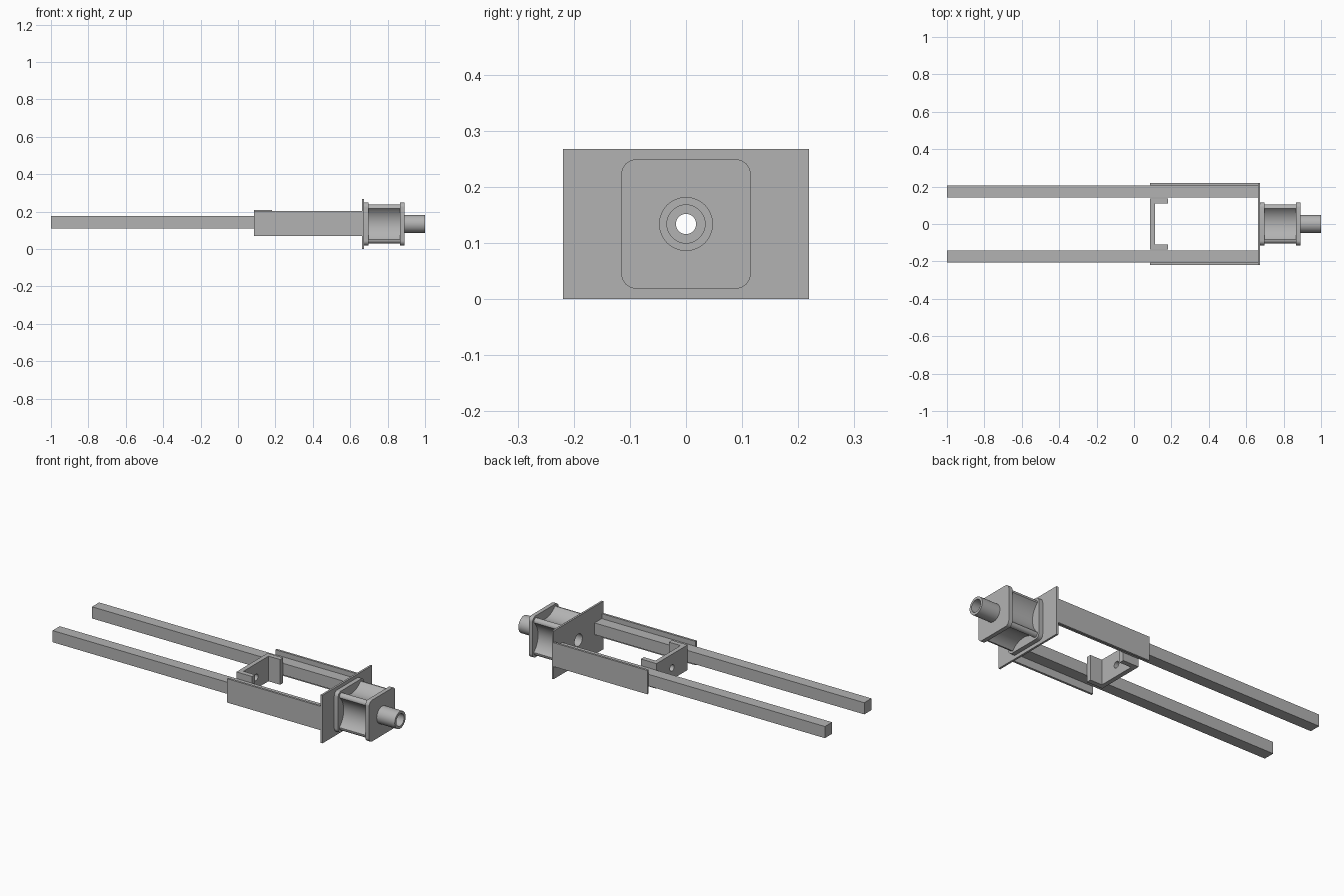
import bpy, bmesh, math

old = bpy.data.objects.get("Cube")
if old:
    bpy.data.objects.remove(old, do_unlink=True)

grey = bpy.data.materials.new("plain grey")
grey.use_nodes = True
COLOUR = (0.45, 0.45, 0.45, 1)
grey.diffuse_color = COLOUR
grey.node_tree.nodes["Principled BSDF"].inputs["Base Color"].default_value = COLOUR

AXIS = 0.134   # height of the bore axis
BORE = 0.034


def circle(r, n=48):
    return [(r * math.cos(2 * math.pi * i / n), r * math.sin(2 * math.pi * i / n))
            for i in range(n)]


def rect(y0, y1, z0, z1):
    return [(y0, z0), (y1, z0), (y1, z1), (y0, z1)]


def rounded_square(half, r, n=8):
    pts = []
    for q, (sy, sz) in enumerate([(1, 1), (-1, 1), (-1, -1), (1, -1)]):
        for i in range(n + 1):
            a = math.pi / 2 * (q + i / n)
            pts.append((sy * (half - r) + r * math.cos(a), sz * (half - r) + r * math.sin(a)))
    return pts


def scooped_square(half, span, depth, r, n=16):
    """Square with rounded corners and a concave arc hollowed into each side."""
    radius = (span ** 2 + depth ** 2) / (2 * depth)
    sweep = math.asin(span / radius)
    side = []
    for i in range(n + 1):
        a = -sweep + 2 * sweep * i / n
        side.append((half - depth + radius * (1 - math.cos(a)), radius * math.sin(a)))
    for i in range(1, 7):
        a = math.pi / 2 * i / 7
        side.append((half - r + r * math.cos(a), half - r + r * math.sin(a)))
    pts = []
    for q in range(4):
        c, s = round(math.cos(q * math.pi / 2)), round(math.sin(q * math.pi / 2))
        pts += [(c * y - s * z, s * y + c * z) for y, z in side]
    return pts


def prism(name, parts, smooth=False):
    """Extrude outlines along x; each part is (outline, x0, x1, hole radius, base height)."""
    bm = bmesh.new()
    for outline, x0, x1, hole, base in parts:
        edges = []
        loops = [[(y, z + base) for y, z in outline]]
        if hole:
            loops.append([(y, z + AXIS) for y, z in circle(hole)])
        for loop in loops:
            vs = [bm.verts.new((x0, y, z)) for y, z in loop]
            edges += [bm.edges.new((vs[i - 1], vs[i])) for i in range(len(vs))]
        fill = bmesh.ops.triangle_fill(bm, edges=edges, use_beauty=True)
        faces = [g for g in fill["geom"] if isinstance(g, bmesh.types.BMFace)]
        ext = bmesh.ops.extrude_face_region(bm, geom=faces, use_keep_orig=True)
        moved = [g for g in ext["geom"] if isinstance(g, bmesh.types.BMVert)]
        bmesh.ops.translate(bm, verts=moved, vec=(x1 - x0, 0, 0))
    bmesh.ops.recalc_face_normals(bm, faces=bm.faces)
    mesh = bpy.data.meshes.new(name)
    bm.to_mesh(mesh)
    bm.free()
    mesh.materials.append(grey)
    ob = bpy.data.objects.new(name, mesh)
    bpy.context.collection.objects.link(ob)
    if smooth:
        bpy.ops.object.select_all(action='DESELECT')
        ob.select_set(True)
        bpy.context.view_layer.objects.active = ob
        bpy.ops.object.shade_smooth_by_angle(angle=math.radians(30))
    return ob


# Long rails and the side plates outside them
for side, s in (("left", 1), ("right", -1)):
    ys = sorted((s * 0.142, s * 0.205))
    prism(side + "_rail", [(rect(*ys, 0.111, 0.176), -1, 0.663, 0, 0)])
    ys = sorted((s * 0.206, s * 0.218))
    prism(side + "_side_plate", [(rect(*ys, 0.07, 0.203), 0.086, 0.663, 0, 0)])

# Upright mounting plate with bore
prism("mounting_plate", [(rect(-0.219, 0.219, 0, 0.268), 0.663, 0.674, BORE, 0)], True)

# U-shaped bracket between the rails
prism("bracket", [
    (rect(-0.137, 0.137, 0.07, 0.21), 0.086, 0.111, 0.018, 0),
    (rect(0.11, 0.137, 0.07, 0.21), 0.111, 0.183, 0, 0),
    (rect(-0.137, -0.11, 0.07, 0.21), 0.111, 0.183, 0, 0)], True)

# Hollow block: two flanges with a scooped body between them
flange = rounded_square(0.115, 0.026)
prism("inner_flange", [(flange, 0.674, 0.698, BORE, AXIS)], True)
prism("block_body", [(scooped_square(0.104, 0.083, 0.038, 0.02), 0.698, 0.866, BORE, AXIS)], True)
prism("outer_flange", [(flange, 0.866, 0.889, BORE, AXIS)], True)

# Outlet tube
prism("outlet_tube", [(circle(0.048), 0.889, 1.0, BORE, AXIS)], True)
